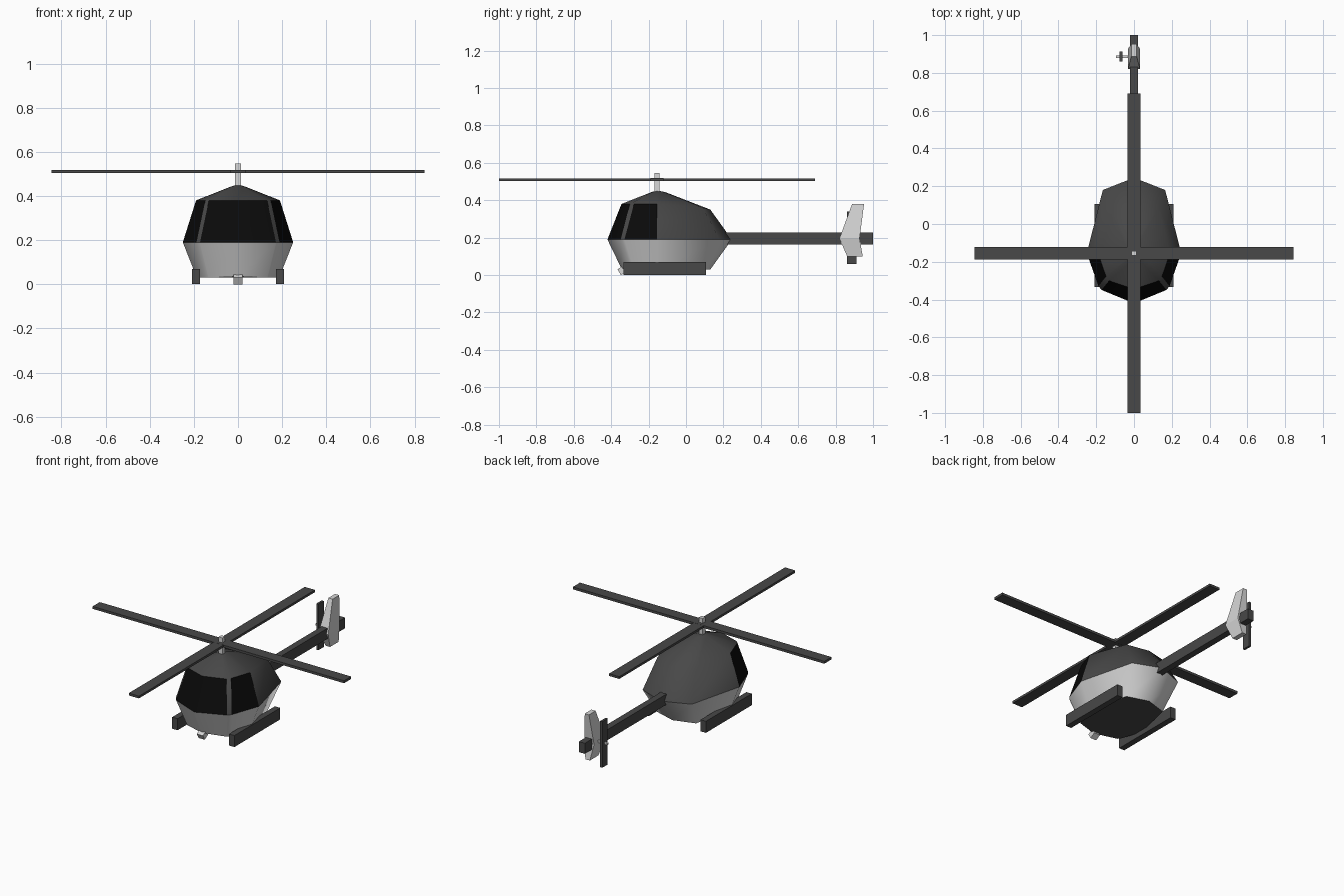
import bpy, bmesh, math
from mathutils import Matrix

if "Cube" in bpy.data.objects:
    bpy.data.objects.remove(bpy.data.objects["Cube"])


def material(name, rgb):
    m = bpy.data.materials.new(name)
    m.diffuse_color = (*rgb, 1)
    m.use_nodes = True
    m.node_tree.nodes["Principled BSDF"].inputs["Base Color"].default_value = m.diffuse_color
    return m


DARK = material("dark grey", (0.065, 0.065, 0.065))
LIGHT = material("light grey", (0.68, 0.68, 0.68))
GLASS = material("black glass", (0.003, 0.003, 0.003))


def finish(name, bm, *mats):
    bmesh.ops.recalc_face_normals(bm, faces=bm.faces)
    me = bpy.data.meshes.new(name)
    bm.to_mesh(me)
    bm.free()
    for m in mats:
        me.materials.append(m)
    ob = bpy.data.objects.new(name, me)
    bpy.context.collection.objects.link(ob)
    return ob


def box(name, x, y, z, mat, tilt=0):
    """Box from (min, max) pairs, optionally tilted about x."""
    bm = bmesh.new()
    bmesh.ops.create_cube(bm, size=1)
    size = [b - a for a, b in (x, y, z)]
    mid = [(a + b) / 2 for a, b in (x, y, z)]
    bm.transform(Matrix.Translation(mid) @ Matrix.Rotation(tilt, 4, 'X')
                 @ Matrix.Diagonal((*size, 1)))
    return finish(name, bm, mat)


def loft(bm, rings):
    """Skin closed rings of points; return the faces of each band."""
    vs = [[bm.verts.new(p) for p in r] for r in rings]
    n = len(vs[0])
    bands = [[bm.faces.new((a[i], a[(i + 1) % n], b[(i + 1) % n], b[i]))
              for i in range(n)] for a, b in zip(vs, vs[1:])]
    return vs, bands


def mirrored(half):
    """Full ring from its right half, front to back."""
    return half + [(-x, y, z) for x, y, z in half[-2:0:-1]]


# Cabin: rings from belly to roof, the narrow columns are window pillars
HUB = -0.155
belly = mirrored([(0, -.345, .035), (.132, -.3, .03), (.148, -.278, .03),
                  (.187, HUB, .03), (.13, .09, .03), (0, .13, .03)])
waist = mirrored([(0, -.42, .19), (.172, -.349, .19), (.188, -.329, .19),
                  (.25, HUB, .19), (.165, .18, .19), (0, .245, .19)])
eaves = mirrored([(0, -.345, .38), (.132, -.3, .38), (.148, -.278, .38),
                  (.19, HUB, .38), (.13, .09, .36), (0, .13, .35)])
crown = [(x * .15, HUB + (y - HUB) * .15, .444) for x, y, z in eaves]

bm = bmesh.new()
vs, (lower, upper, roof, ) = loft(bm, [belly, waist, eaves, crown])
bm.faces.new(vs[0])
top = bm.verts.new((0, HUB, .452))
for i in range(10):
    bm.faces.new((vs[3][i], vs[3][(i + 1) % 10], top))
for f in lower:
    f.material_index = 1
for i in (0, 2, 7, 9):
    upper[i].material_index = 2
for f in bm.faces:
    f.smooth = True
for e in bm.edges:  # colour borders stay crisp
    e.smooth = len({f.material_index for f in e.link_faces}) == 1
finish("cabin", bm, DARK, LIGHT, GLASS)

# Tail boom and tapered fin
box("tail_boom", (-.02, .02), (.15, 1), (.163, .227), DARK)
bm = bmesh.new()
fin = [[(-w, a, z), (w, a, z), (w, b, z), (-w, b, z)]
       for w, a, b, z in ((.015, .862, .945, .10), (.032, .82, .928, .195),
                          (.014, .888, .952, .38))]
vs, _ = loft(bm, fin)
bm.faces.new(vs[0])
bm.faces.new(vs[-1])
finish("tail_fin", bm, LIGHT)

# Tail rotor on the left side
box("tail_rotor_shaft", (-.095, 0), (.88, .892), (.194, .206), LIGHT)
box("tail_rotor_blade", (-.076, -.062), (.86, .912), (.06, .34), DARK)

# Main rotor
box("rotor_mast", (-.013, .013), (HUB - .013, HUB + .013), (.43, .547), LIGHT)
box("rotor_blades_across", (-.845, .845), (HUB - .034, HUB + .034), (.503, .518), DARK)
box("rotor_blades_along", (-.034, .034), (-1, .69), (.5035, .5175), DARK)

# Skids
for side, s in (("left", -1), ("right", 1)):
    box(side + "_skid", sorted((s * .173, s * .209)), (-.333, .107), (0, .07), DARK)

# Nose lamp
box("nose_lamp", (-.02, .02), (-.36, -.322), (.007, .043), LIGHT, math.radians(30))
